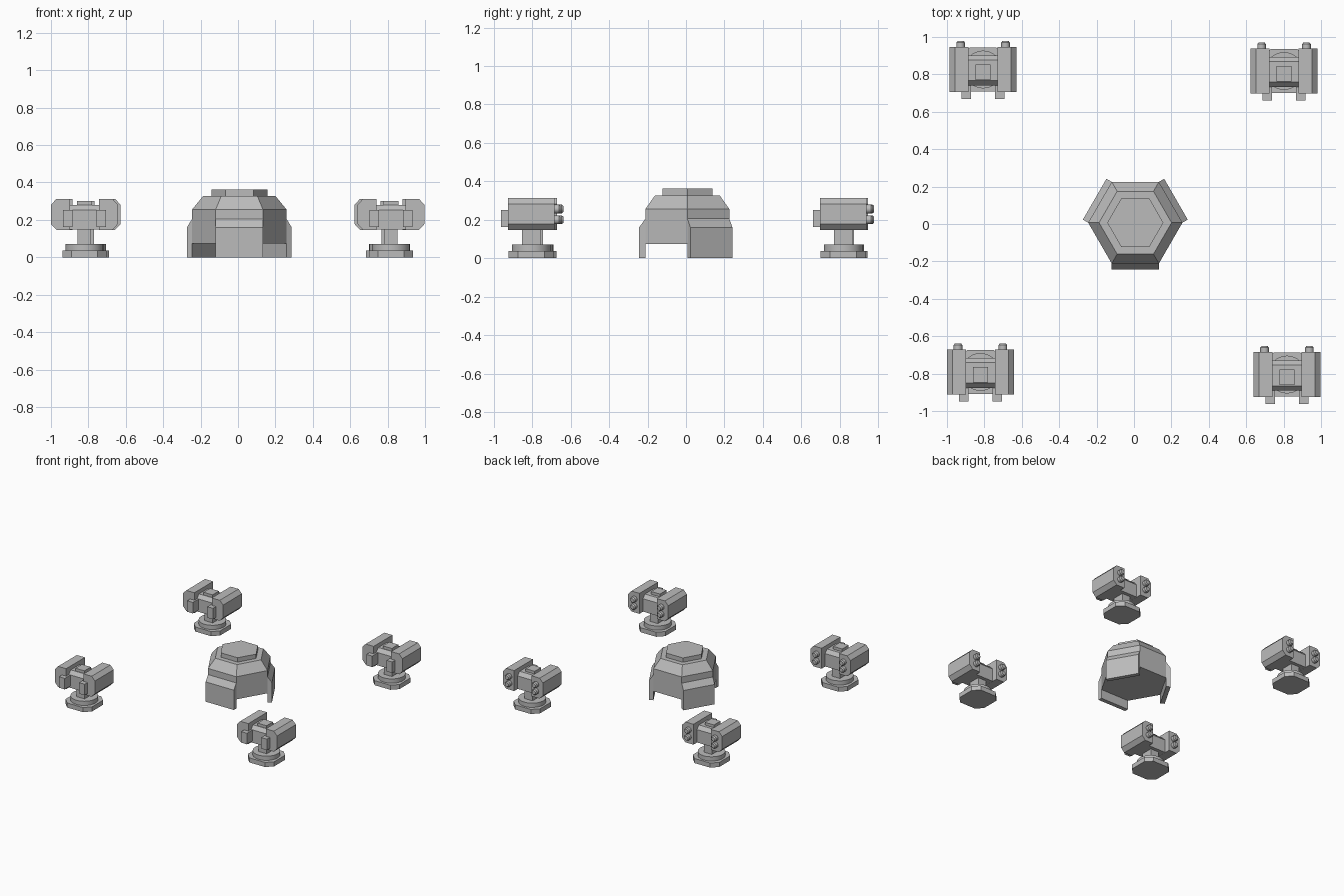
import bpy, bmesh
from math import radians, sin, cos, pi
from mathutils import Matrix, Vector

cube = bpy.data.objects.get("Cube")
if cube:
    bpy.data.objects.remove(cube, do_unlink=True)

grey = bpy.data.materials.new("plain grey")
grey.use_nodes = True
GREY = (0.5, 0.5, 0.5, 1)
grey.diffuse_color = GREY
grey.node_tree.nodes["Principled BSDF"].inputs["Base Color"].default_value = GREY


def finish(name, bm, matrix, smooth=False):
    """Turn a bmesh into a named grey object."""
    bmesh.ops.recalc_face_normals(bm, faces=bm.faces[:])
    bm.transform(matrix)
    mesh = bpy.data.meshes.new(name)
    bm.to_mesh(mesh)
    bm.free()
    mesh.materials.append(grey)
    obj = bpy.data.objects.new(name, mesh)
    bpy.context.collection.objects.link(obj)
    if smooth:
        bpy.ops.object.select_all(action="DESELECT")
        obj.select_set(True)
        bpy.context.view_layer.objects.active = obj
        bpy.ops.object.shade_smooth_by_angle(angle=radians(35))
    return obj


def loft(name, rings, matrix, smooth=False):
    """Skin a stack of equal-sized closed rings and cap both ends."""
    bm = bmesh.new()
    loops = [[bm.verts.new(p) for p in ring] for ring in rings]
    for low, high in zip(loops, loops[1:]):
        for i in range(len(low)):
            j = (i + 1) % len(low)
            bm.faces.new((low[i], low[j], high[j], high[i]))
    bm.faces.new(loops[0])
    bm.faces.new(loops[-1])
    return finish(name, bm, matrix, smooth)


def lathe(name, profile, sides, matrix, smooth=False):
    """Stack regular polygons given as (radius, height)."""
    rings = [[(r * cos(2 * pi * i / sides), r * sin(2 * pi * i / sides), z)
              for i in range(sides)] for r, z in profile]
    return loft(name, rings, matrix, smooth)


def box(name, xs, ys, zs, matrix):
    rings = [[(xs[0], ys[0], z), (xs[1], ys[0], z), (xs[1], ys[1], z), (xs[0], ys[1], z)]
             for z in zs]
    return loft(name, rings, matrix)


# Central hexagonal bunker: body and roof cap
bunker = Matrix.Translation((0.007, 0.007, 0))
lathe("bunker_body", [(0.252, 0.073), (0.252, 0.256), (0.194, 0.327)], 6, bunker)
lathe("bunker_roof_cap", [(0.15, 0.327), (0.15, 0.362)], 6, bunker)

# Three armour plates on alternate walls, reaching the ground as legs
INNER, OUTER, HALF = 0.218, 0.251, 0.126
plate = [(-INNER, 0), (-OUTER, 0), (-OUTER, 0.16), (-INNER, 0.206)]
for name, turn in (("front", 0), ("back_left", 120), ("back_right", 240)):
    loft(name + "_armour_plate", [[(x, y, z) for y, z in plate] for x in (-HALF, HALF)],
         bunker @ Matrix.Rotation(radians(turn), 4, "Z"))


def turret(label, x, y):
    at = Matrix.Translation((x, y, 0))

    # Foot with cut corners, turning disc and stem
    e, c = 0.118, 0.07
    foot = [(-c, -e), (c, -e), (e, -c), (e, c), (c, e), (-c, e), (-e, c), (-e, -c)]
    loft(label + "_foot", [[(px, py, z) for px, py in foot] for z in (0, 0.037)], at)
    lathe(label + "_turning_disc", [(0.101, 0.037), (0.101, 0.071)], 32, at, True)
    box(label + "_stem", (-0.036, 0.036), (-0.048, 0.048), (0.071, 0.16), at)

    # Cross body with sloped upper edges, and the block on top of it
    body = [(-0.085, 0.148), (0.075, 0.148), (0.075, 0.252), (0.05, 0.28),
            (-0.06, 0.28), (-0.085, 0.252)]
    loft(label + "_cross_body", [[(px, py, pz) for py, pz in body] for px in (-0.085, 0.085)], at)
    box(label + "_top_block", (-0.04, 0.04), (-0.056, 0.026), (0.28, 0.302), at)

    # Launcher pods with chamfered outer edges, front boxes and rear tubes
    pod = [(0.078, 0.147), (0.15, 0.147), (0.179, 0.178), (0.179, 0.281),
           (0.15, 0.312), (0.078, 0.312)]
    for side, s in (("left", 1), ("right", -1)):
        part = label + "_" + side
        loft(part + "_pod", [[(s * px, py, pz) for px, pz in pod] for py in (-0.12, 0.12)], at)
        box(part + "_front_box", (s * 0.064, s * 0.115), (-0.158, -0.07), (0.163, 0.252), at)
        for level, z in (("upper", 0.256), ("lower", 0.2)):
            aim = at @ Matrix.Translation((s * 0.12, 0.1, z)) @ Matrix.Rotation(radians(-90), 4, "X")
            lathe(part + "_" + level + "_tube", [(0.023, 0), (0.023, 0.044), (0.016, 0.053)],
                  12, aim, True)


turret("back_right_turret", -0.807, 0.826)
turret("back_left_turret", 0.802, 0.818)
turret("front_right_turret", -0.821, -0.791)
turret("front_left_turret", 0.818, -0.805)
